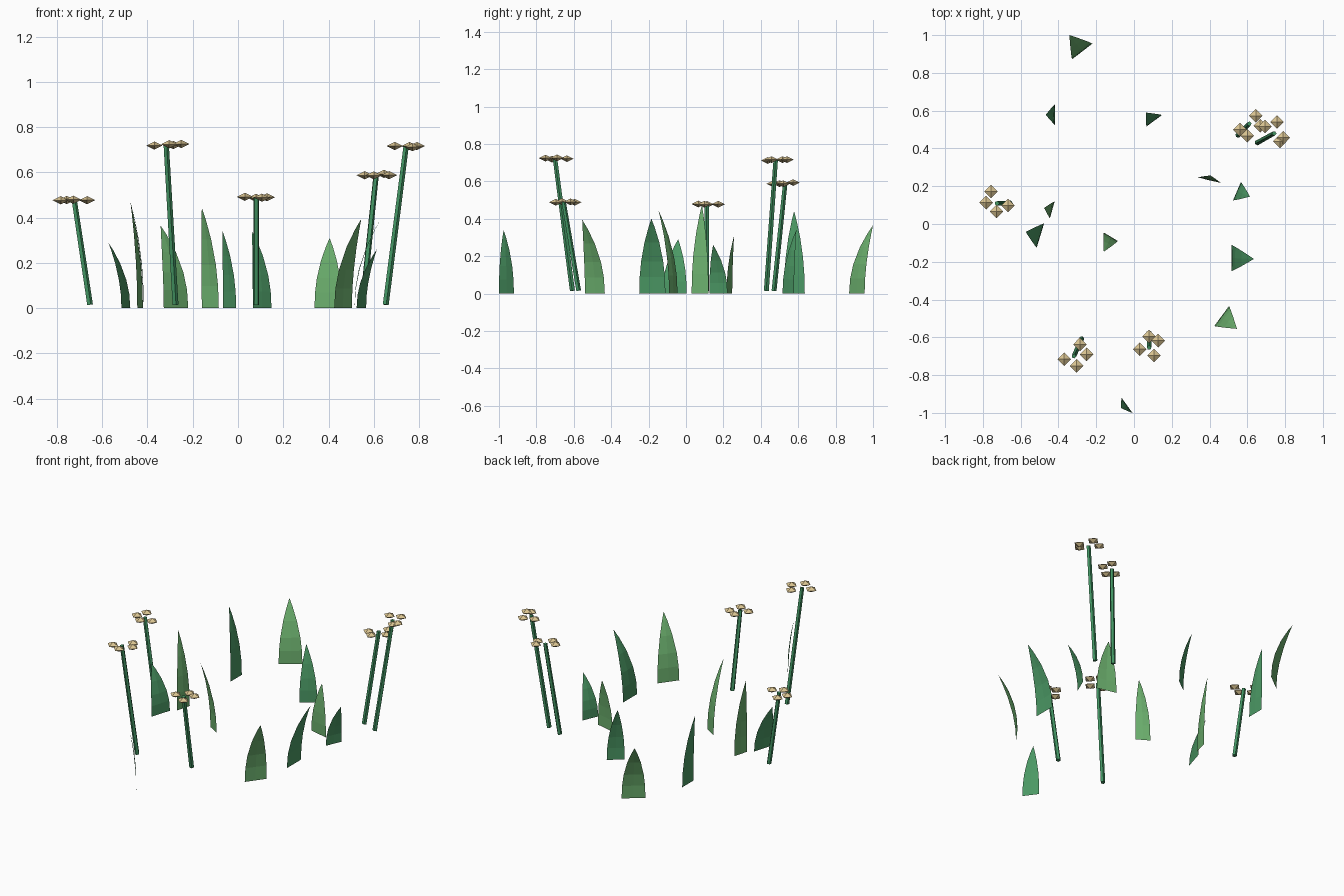
import bpy
import bmesh
import random
from mathutils import Vector

random.seed(4)
default_cube = bpy.data.objects.get("Cube")
if default_cube:
    bpy.data.objects.remove(default_cube, do_unlink=True)


def linear(channel):
    channel /= 255
    return channel / 12.92 if channel < 0.04 else ((channel + 0.055) / 1.055) ** 2.4


def make_material(name, *rgb):
    material = bpy.data.materials.new(name)
    material.use_nodes = True
    color = [linear(c) for c in rgb] + [1]
    material.diffuse_color = color
    shader = material.node_tree.nodes["Principled BSDF"]
    shader.inputs["Base Color"].default_value = color
    shader.inputs["Roughness"].default_value = 0.9
    return material


warm_green = make_material("warm leaf green", 108, 176, 110)
cool_green = make_material("cool leaf green", 75, 152, 100)
stem_green = make_material("stem green", 66, 148, 98)
tan = make_material("blossom tan", 219, 197, 146)


def finish(bm, name, material):
    """Turn the bmesh into a flat shaded object in the scene."""
    mesh = bpy.data.meshes.new(name)
    bm.to_mesh(mesh)
    bm.free()
    mesh.materials.append(material)
    obj = bpy.data.objects.new(name, mesh)
    bpy.context.collection.objects.link(obj)
    return obj


def add_leaf(name, material, base_a, base_b, tip, height):
    """Pointed blade that bends from its base edge towards the tip."""
    a, b = Vector((*base_a, 0)), Vector((*base_b, 0))
    middle = (a + b) / 2
    half = (b - a) / 2
    lean = Vector((*tip, 0)) - middle
    back = Vector((-half.y, half.x, 0)).normalized()
    if back.dot(lean) > 0:
        back.negate()
    bm = bmesh.new()
    previous = None
    for t in (0, 0.22, 0.43, 0.68, 0.88):
        center = middle + lean * t ** 2 + Vector((0, 0, height * t))
        width = half * (1 - t ** 2.2)
        ridge = back * 0.012 * t * (1 - t)
        row = [bm.verts.new(p) for p in (center - width, center + ridge, center + width)]
        if previous:
            for i in range(2):
                bm.faces.new((previous[i], previous[i + 1], row[i + 1], row[i]))
        previous = row
    point = bm.verts.new(middle + lean + Vector((0, 0, height)))
    for i in range(2):
        bm.faces.new((previous[i], previous[i + 1], point))
    finish(bm, name, material)


def add_stem(name, bottom, top, radius=0.014, sides=5):
    """Straight leaning stalk."""
    bottom, top = Vector(bottom), Vector(top)
    axis = top - bottom
    bm = bmesh.new()
    bmesh.ops.create_cone(bm, cap_ends=True, segments=sides, radius1=radius,
                          radius2=radius * 0.9, depth=axis.length)
    obj = finish(bm, name, stem_green)
    obj.location = (bottom + top) / 2
    obj.rotation_mode = "QUATERNION"
    obj.rotation_quaternion = axis.to_track_quat("Z", "Y")


def add_blossoms(name, centers, height, radius=0.036, half_height=0.018):
    """Cluster of flattened eight-sided buds."""
    bm = bmesh.new()
    for x, y in centers:
        z = height + random.uniform(-0.004, 0.004)
        ring = [bm.verts.new((x + dx * radius, y + dy * radius, z))
                for dx, dy in ((1, 0), (0, 1), (-1, 0), (0, -1))]
        top = bm.verts.new((x, y, z + half_height))
        bottom = bm.verts.new((x, y, z - half_height))
        for i in range(4):
            following = ring[(i + 1) % 4]
            bm.faces.new((ring[i], following, top))
            bm.faces.new((following, ring[i], bottom))
    finish(bm, name, tan)


# Leaves: two base corners, tip, height
warm_leaves = [
    ((-.328, .872), (-.22, .955), (-.342, 1), .365),
    ((.338, .247), (.46, .217), (.405, .257), .31),
    ((-.445, .03), (-.42, .12), (-.476, .085), .475),
    ((-.16, -.045), (-.085, -.09), (-.16, -.147), .445),
    ((.425, -.54), (.503, -.434), (.545, -.555), .395),
]
cool_leaves = [
    ((-.418, .635), (-.418, .524), (-.467, .578), .44),
    ((.066, .516), (.148, .577), (.063, .59), .34),
    ((.524, .125), (.566, .222), (.614, .145), .26),
    ((-.476, .003), (-.515, -.125), (-.573, -.042), .29),
    ((.515, -.11), (.515, -.25), (.635, -.185), .4),
    ((-.066, -.92), (-.008, -1), (-.068, -.975), .34),
]
for label, material, leaves in (("warm_leaf", warm_green, warm_leaves),
                                ("cool_leaf", cool_green, cool_leaves)):
    for number, leaf in enumerate(leaves, 1):
        add_leaf(f"{label}_{number}", material, *leaf)

# Flowers: stem foot, stem top, bud centers
flowers = {
    "right": ((-.655, .11), (-.725, .11, .48),
              [(-.757, .172), (-.783, .113), (-.728, .066), (-.667, .098)]),
    "front_right": ((-.277, -.607), (-.318, -.7, .722),
                    [(-.37, -.716), (-.286, -.637), (-.251, -.69), (-.304, -.751)]),
    "front_left": ((.08, -.575), (.08, -.655, .49),
                   [(.03, -.663), (.079, -.595), (.128, -.617), (.106, -.696)]),
    "back_short": ((.55, .47), (.61, .53, .59),
                   [(.56, .5), (.6, .467), (.668, .52), (.645, .573)]),
    "back_tall": ((.652, .43), (.742, .48, .714),
                  [(.693, .516), (.757, .54), (.79, .457), (.772, .437)]),
}
for place, (foot, top, buds) in flowers.items():
    add_stem(f"{place}_stem", (*foot, 0.015), top)
    add_blossoms(f"{place}_blossoms", buds, top[2])
